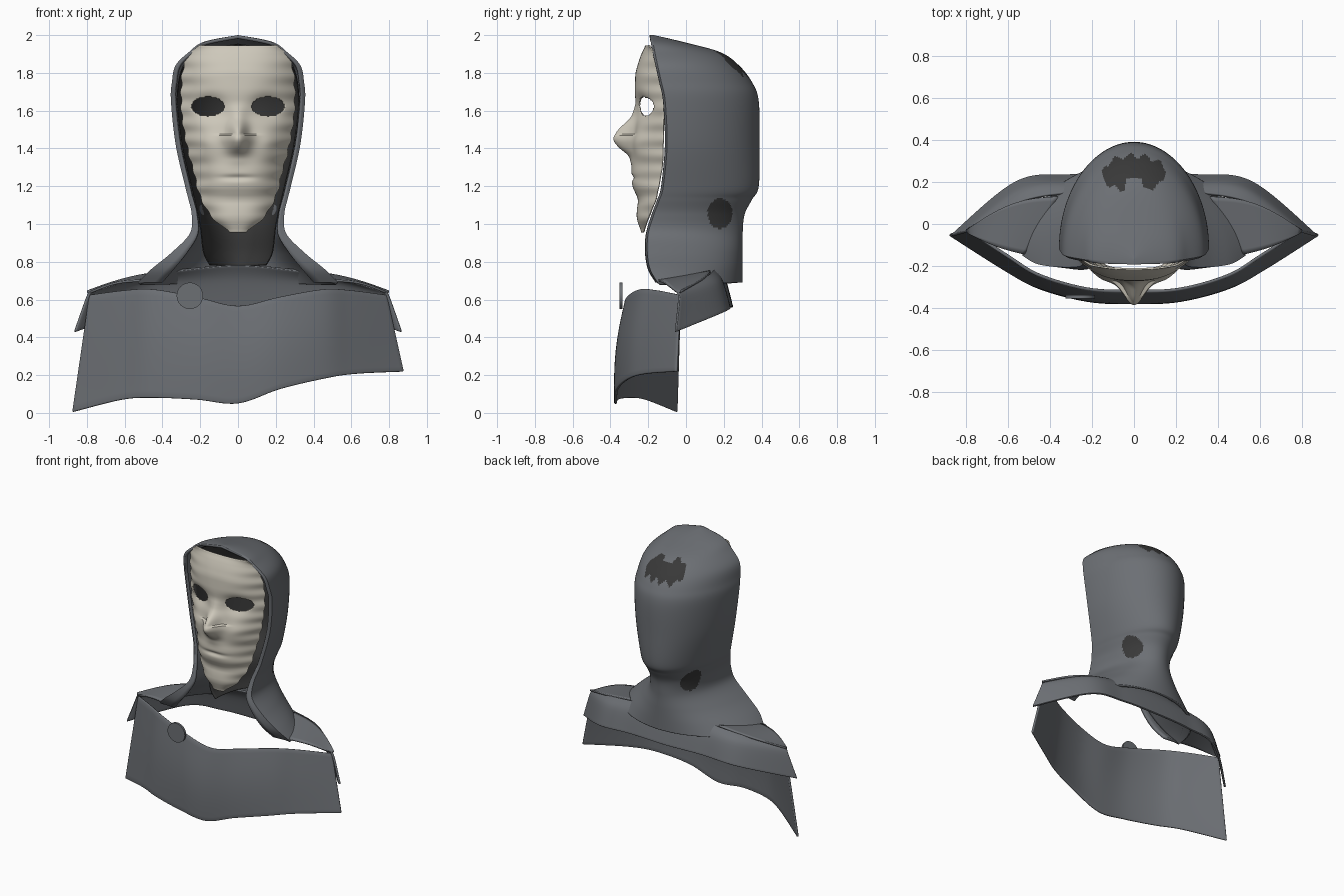
import bpy, bmesh, math
from mathutils import Vector

if "Cube" in bpy.data.objects:
    bpy.data.objects.remove(bpy.data.objects["Cube"])


def material(name, rgb):
    m = bpy.data.materials.new(name)
    m.diffuse_color = (*rgb, 1)
    m.use_nodes = True
    m.node_tree.nodes["Principled BSDF"].inputs["Base Color"].default_value = m.diffuse_color
    return m


FABRIC = material("grey fabric", (0.15, 0.16, 0.175))
DARK = material("dark lining", (0.04, 0.04, 0.04))
BONE = material("bone white", (0.62, 0.585, 0.50))


def spline(rows, t):
    """Smooth interpolation through equally weighted rows, t in 0..1."""
    n = len(rows) - 1
    i = min(int(t * n), n - 1)
    f = t * n - i
    a, b, c, d = (rows[max(0, min(n, k))] for k in (i - 1, i, i + 1, i + 2))
    return [q + 0.5 * f * (r - p + f * (2 * p - 5 * q + 4 * r - s + f * (3 * (q - r) + s - p)))
            for p, q, r, s in zip(a, b, c, d)]


def table(rows, z):
    """Linear lookup in rows of (z, value, ...) sorted upward."""
    for a, b in zip(rows, rows[1:]):
        if z <= b[0]:
            f = max(0, (z - a[0]) / (b[0] - a[0]))
            f = f
            return [p + (q - p) * f for p, q in zip(a[1:], b[1:])]
    return rows[-1][1:]


def surface(name, fn, nu, nv, mats, thick, keep=None, paint=None, bevel=False):
    """Sheet from fn(u, v), with optional face removal, colour rule and thickness."""
    bm = bmesh.new()
    g = [[bm.verts.new(fn(i / nu, j / nv)) for i in range(nu + 1)] for j in range(nv + 1)]
    for j in range(nv):
        for i in range(nu):
            q = (g[j][i], g[j][i + 1], g[j + 1][i + 1], g[j + 1][i])
            c = sum((p.co for p in q), Vector()) / 4
            if keep and not keep(c):
                continue
            f = bm.faces.new(q)
            if paint and paint(c):
                f.material_index = 1
    bmesh.ops.delete(bm, geom=[v for v in bm.verts if not v.link_faces], context='VERTS')
    bmesh.ops.remove_doubles(bm, verts=bm.verts, dist=0.0004)
    me = bpy.data.meshes.new(name)
    bm.to_mesh(me)
    bm.free()
    ob = bpy.data.objects.new(name, me)
    bpy.context.collection.objects.link(ob)
    for m in mats:
        me.materials.append(m)
    if thick:
        s = ob.modifiers.new("thickness", 'SOLIDIFY')
        s.thickness, s.offset = thick, -1
    if bevel:
        b = ob.modifiers.new("soft edge", 'BEVEL')
        b.width, b.segments = 0.006, 2
    finish(ob)
    return ob


def finish(ob):
    bpy.ops.object.select_all(action='DESELECT')
    ob.select_set(True)
    bpy.context.view_layer.objects.active = ob
    bpy.ops.object.shade_smooth_by_angle(angle=math.radians(40))


# Hood: half-ellipse sections (height, half width, front y, back y, lip half width)
HOOD = [(.69, .53, -.15, .30, .40), (.76, .46, -.19, .30, .34), (.85, .35, -.205, .30, .27),
        (.95, .255, -.20, .30, .215), (1.05, .245, -.17, .31, .22), (1.13, .262, -.14, .35, .24),
        (1.2, .28, -.12, .385, .26), (1.42, .33, -.10, .39, .31), (1.65, .355, -.11, .385, .335),
        (1.75, .35, -.13, .35, .33), (1.84, .33, -.15, .28, .31), (1.91, .26, -.165, .18, .24),
        (1.965, .18, -.175, -.02, .165), (2.0, 0, -.18, -.17, 0)]
LINING = [(.78, .15, -.05, .26), (.85, .185, -.06, .265), (1.0, .205, -.06, .265), (1.2, .25, -.06, .34),
          (1.42, .30, -.06, .35), (1.65, .325, -.06, .345), (1.82, .30, -.08, .25),
          (1.89, .23, -.10, .14), (1.93, .15, -.11, -.02), (1.955, 0, -.12, -.11)]


def hood_point(u, v):
    z, w, yf, yb, lip = spline(HOOD, v)
    k = abs(2 * u - 1)
    side = 1 if u < .5 else -1
    if k > .951:                              # front lip turned inward
        f = (k - .951) / .049
        return side * (w + (lip - w) * f), yf - .012 * f, z
    a = k / .95 * math.pi / 2
    return side * w * math.sin(min(a, math.pi / 2)), yf + (yb - yf) * max(0, math.cos(a)), z


def lining_point(u, v):
    z, w, yf, yb = spline(LINING, v)
    a = (1 - 2 * u) * math.pi / 2
    return w * math.sin(a), yf + (yb - yf) * math.cos(a), z


def worn_spot(c):
    side = ((c.y - .18) / .066) ** 2 + ((c.z - 1.055) / .08) ** 2 < 1
    rag = .012 * math.sin(c.x * 90)
    crown = (c.x / .15) ** 2 + ((c.y - .24 + rag) / .085) ** 2 < 1 and c.z > 1.7
    notch = abs(c.x) < .04 and c.y < .215
    return side or (crown and not notch)


surface("hood", hood_point, 120, 130, [FABRIC, DARK], .018, paint=worn_spot)
surface("hood_lining", lining_point, 48, 60, [DARK], .006)

# Mask: tables by height: outline half width, rim y, centre y without the nose
FACE = [(.955, .03, -.23, -.235), (.98, .08, -.215, -.245), (1.03, .135, -.20, -.262), (1.08, .17, -.18, -.26),
        (1.13, .195, -.16, -.252), (1.2, .22, -.145, -.285), (1.28, .235, -.13, -.29), (1.34, .255, -.122, -.282),
        (1.45, .28, -.12, -.275), (1.58, .30, -.12, -.262), (1.7, .303, -.117, -.272), (1.8, .297, -.135, -.268),
        (1.87, .28, -.15, -.248), (1.92, .25, -.175, -.228), (1.945, .19, -.205, -.213)]
NOSE = [(1.3, 0), (1.36, .02), (1.41, .085), (1.45, .115), (1.5, .09), (1.56, .03), (1.64, 0)]


def bump(x, z, cx, cz, rx, rz):
    return math.exp(-((x - cx) / rx) ** 2 - ((z - cz) / rz) ** 2)


def mask_point(u, v):
    z = .955 + .99 * v
    w, rim, mid = (sum(c) / 3 for c in zip(*(table(FACE, z + d) for d in (-.015, 0, .015))))
    k = 2 * u - 1
    x = w * k
    nose = sum(table(NOSE, z + d)[0] for d in (-.012, 0, .012)) / 3
    y = mid + (rim - mid) * abs(k) ** 2.6
    y -= nose * math.exp(-(x / (.045 + .02 * (z < 1.47))) ** 2)
    y += .035 * bump(abs(x), z, .15, 1.62, .08, .06)       # eye sockets
    y -= .02 * bump(abs(x), z, .16, 1.42, .07, .07)        # cheeks
    y += .012 * bump(x, z, 0, 1.245, .09, .014)            # mouth line
    return x + .004 * math.sin(z * 75) * k, y, z


def not_eye(c):
    return ((abs(c.x) - .16) / .087) ** 2 + ((c.z - 1.622) / .05) ** 2 > 1


surface("face_mask", mask_point, 110, 150, [BONE], .008, keep=not_eye)

# Front drape: half curves along x (x, y top, z top, x low, y low, z low)
PANEL = [(-.79, -.035, .625, -.88, -.055, .005), (-.6, -.16, .65, -.62, -.22, .07), (-.45, -.25, .655, -.45, -.31, .08),
         (-.22, -.315, .615, -.22, -.37, .07), (0, -.325, .568, 0, -.38, .05), (.22, -.315, .615, .22, -.37, .125),
         (.45, -.25, .655, .45, -.31, .18), (.6, -.16, .65, .62, -.22, .207), (.79, -.035, .625, .88, -.055, .22)]


def panel_point(u, v):
    a = spline(PANEL, u)
    top, low = Vector(a[:3]), Vector(a[3:])
    p = low.lerp(top, v)
    p.y -= .02 * math.sin(v * math.pi) * math.sin(u * math.pi)
    return p


surface("front_drape", panel_point, 64, 16, [FABRIC], .015, bevel=True)

# Back drape: (x, y, z) of top, fold and hem from centre to shoulder
BACK = [(0, .17, .785, 0, .21, .71, 0, .25, .56), (.27, .155, .765, .28, .20, .70, .29, .238, .56),
        (.53, .11, .725, .54, .165, .68, .56, .205, .535), (.79, -.04, .645, .81, -.033, .60, .87, -.05, .43)]
BACK = BACK[:0:-1] + [tuple(-c if i % 3 == 0 else c for i, c in enumerate(r)) for r in BACK]


def back_point(u, v):
    a = spline(BACK, u)
    return spline([a[6:], a[3:6], a[:3]], v)


surface("back_drape", back_point, 60, 12, [FABRIC], .015, bevel=True)

# Shoulder yokes bridging the hood hem and the back drape
for side, label in ((1, "right"), (-1, "left")):
    def yoke_point(u, v, s=side):
        a = Vector((.36, .13, .755)).lerp(Vector((.52, -.145, .705)), v)
        b = Vector((.80, -.03, .648)).lerp(Vector((.79, -.045, .64)), v)
        p = a.lerp(b, u)
        h = math.sin(u * math.pi)
        p += Vector((0, .045 * h * (1 - v) - .012 * h * v, .018 * h))
        return p.x * s, p.y, p.z
    surface(label + "_shoulder_yoke", yoke_point, 20, 12, [FABRIC], .012 * -side)

# Round clasp
bpy.ops.mesh.primitive_cylinder_add(vertices=32, radius=.07, depth=.016,
                                    location=(-.255, -.345, .62), rotation=(math.pi / 2, 0, 0))
clasp = bpy.context.object
clasp.name = "round_clasp"
clasp.data.materials.append(FABRIC)
finish(clasp)
